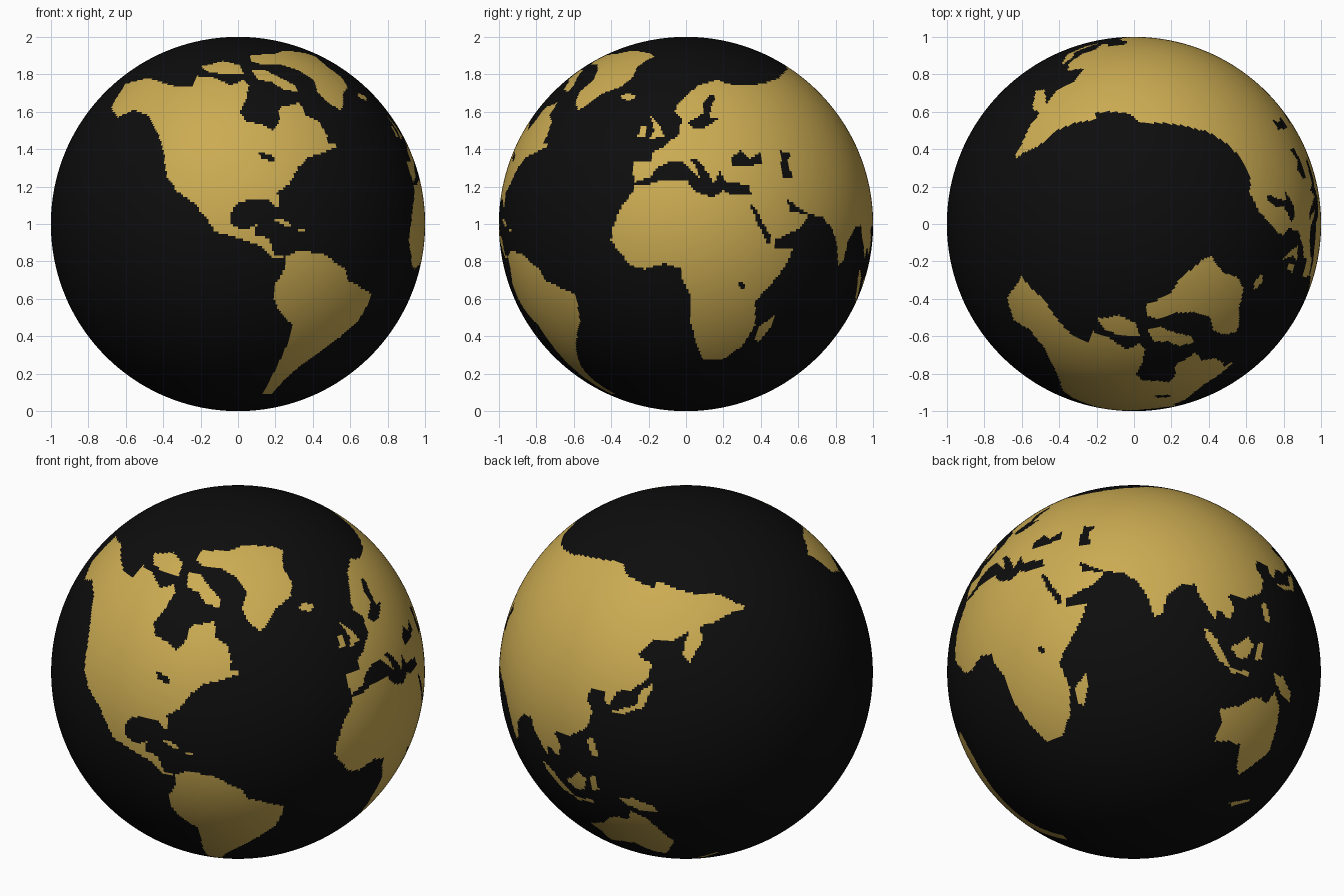
import bpy
import bmesh
from math import radians, sin, cos
from mathutils import Vector

default_cube = bpy.data.objects.get("Cube")
if default_cube:
    bpy.data.objects.remove(default_cube, do_unlink=True)


def make_material(name, colour):
    material = bpy.data.materials.new(name)
    material.use_nodes = True
    material.diffuse_color = (*colour, 1)
    shader = material.node_tree.nodes["Principled BSDF"]
    shader.inputs["Base Color"].default_value = (*colour, 1)
    shader.inputs["Roughness"].default_value = 0.6
    return material


class Side:
    """A direction from which coast outlines are projected onto the ball."""

    def __init__(self, azimuth, elevation):
        turn, lift = radians(azimuth), radians(elevation)
        self.toward = Vector((sin(turn) * cos(lift), -cos(turn) * cos(lift), sin(lift)))
        self.right = Vector((cos(turn), sin(turn), 0))
        self.up = self.toward.cross(self.right)
        self.land, self.water = [], []

    def covers(self, direction, outlines):
        if not outlines or direction.dot(self.toward) <= 0:
            return False
        across = direction.dot(self.right) * 100
        height = direction.dot(self.up) * 100
        return any(outline.contains(across, height) for outline in outlines)


class Outline:
    """A closed coast line, in hundredths of the ball radius."""

    def __init__(self, *points):
        self.edges = list(zip(points, points[1:] + points[:1]))
        self.left = min(point[0] for point in points)
        self.right = max(point[0] for point in points)
        self.bottom = min(point[1] for point in points)
        self.top = max(point[1] for point in points)

    def contains(self, across, height):
        if not (self.left <= across <= self.right and self.bottom <= height <= self.top):
            return False
        inside = False
        for (start_x, start_y), (end_x, end_y) in self.edges:
            if (start_y > height) != (end_y > height):
                crossing = start_x + (height - start_y) * (end_x - start_x) / (end_y - start_y)
                if across < crossing:
                    inside = not inside
        return inside


front = Side(0, 0)
front_corner = Side(35, 25)
east = Side(90, 0)
back_low = Side(140, -30)
back_high = Side(215, 25)
top = Side(0, 90)
all_sides = [front, front_corner, east, back_low, back_high, top]

# North America: Arctic coast, bay, Atlantic coast, gulf, isthmus, Pacific coast
front.land.append(Outline(
    (-68, 62), (-64, 69), (-60, 75), (-48, 78), (-32, 73), (-25, 73), (-22, 79),
    (-12, 78), (-4, 74), (3, 77), (6, 74), (4, 66), (1, 60), (4, 55), (13, 53),
    (19, 50), (22, 54), (22, 62), (33, 65), (36, 58), (43, 55), (48, 47), (47, 44),
    (54, 42), (45, 38), (38, 36), (32, 30), (27, 21), (21, 17), (22, 9), (19, 10),
    (16, 13), (6, 13), (-1, 11), (-4, 5), (-3, -1), (4, -3), (10, 0), (9, -6),
    (17, -8), (19, -16), (25, -18), (18, -18), (13, -12), (1, -8), (-12, -4),
    (-17, 3), (-23, 11), (-32, 17), (-38, 25), (-40, 40), (-43, 49), (-48, 58),
    (-56, 61), (-64, 57)))
# Great lakes
front.water.append(Outline((9, 39), (20, 36), (20, 33), (13, 35)))
# Arctic islands and Caribbean islands
front.land.append(Outline((-20, 84), (-8, 87), (1, 85), (3, 80), (-7, 80), (-15, 81)))
front.land.append(Outline((19, 2), (25, 2), (31, -2), (26, -1)))
front.land.append(Outline((32, -2), (38, -4), (32, -4)))
# South America
front.land.append(Outline(
    (25, -18), (33, -14), (46, -16), (57, -24), (59, -30), (71, -37), (70, -42),
    (64, -52), (55, -60), (47, -66), (33, -76), (25, -83), (18, -91), (13, -91),
    (21, -76), (26, -65), (29, -54), (21, -45), (19, -38), (20, -32), (25, -24)))

# Greenland and the island to its west
front_corner.land.append(Outline(
    (-20, 65), (-5, 65), (4, 68), (20, 67), (24, 65), (24, 56), (29, 48), (28, 40),
    (20, 34), (16, 26), (12, 22), (5, 27), (2, 34), (5, 42), (0, 50), (-10, 56),
    (-18, 56), (-22, 60)))
front_corner.land.append(Outline(
    (-27, 53), (-20, 52), (-14, 44), (-9, 39), (-10, 34), (-18, 37), (-21, 43), (-27, 45)))

# Europe, western Asia and Africa
east.land.append(Outline(
    (-28, 24), (-28, 33), (-18, 33), (-18, 38), (-11, 42), (-4, 48), (-2, 56),
    (-6, 60), (-5, 64), (-1, 67), (6, 74), (17, 77), (30, 72), (60, 65), (78, 50),
    (80, 25), (74, 6), (65, 6), (60, 9), (54, 13), (56, 7), (61, 6), (66, 4),
    (61, -2), (47, -9), (48, -13), (57, -13), (54, -21), (45, -33), (37, -41),
    (37, -54), (30, -65), (21, -72), (9, -73), (6, -65), (2, -51), (2, -38),
    (-2, -30), (-2, -24), (-11, -21), (-22, -24), (-30, -22), (-40, -9), (-39, -1),
    (-34, 10), (-28, 18)))
# Mediterranean
east.water.append(Outline(
    (-29, 22), (-19, 25), (-16, 30), (-9, 33), (-2, 34), (4, 28), (8, 24), (5, 31),
    (2, 35), (6, 35), (12, 27), (15, 21), (18, 28), (22, 22), (34, 21), (35, 15),
    (24, 16), (20, 18), (14, 14), (4, 18), (0, 24), (-14, 23), (-24, 20)))
# Baltic, Black Sea, Caspian, Red Sea and the great African lake
east.water.append(Outline(
    (1, 54), (4, 56), (9, 59), (9, 64), (13, 69), (16, 68), (13, 62), (13, 57),
    (19, 57), (14, 54), (9, 51), (4, 51)))
east.water.append(Outline(
    (24, 35), (29, 39), (34, 35), (40, 38), (41, 33), (34, 31), (25, 31)))
east.water.append(Outline((50, 39), (56, 38), (54, 33), (57, 25), (52, 25), (51, 32)))
east.water.append(Outline((34, 11), (37, 9), (41, 1), (46, -8), (44, -11), (38, 1)))
east.water.append(Outline((28, -31), (31, -31), (31, -35), (29, -35)))
# Madagascar, Britain, Ireland and Iceland
east.land.append(Outline((47, -49), (46, -54), (39, -63), (37, -62), (39, -55)))
east.land.append(Outline((-19, 58), (-14, 53), (-12, 47), (-20, 45), (-17, 50)))
east.land.append(Outline((-24, 52), (-21, 52), (-22, 46), (-26, 46)))
east.land.append(Outline((-36, 68), (-31, 70), (-26, 68), (-31, 66)))

# Northern Asia along the Arctic coast
top.land.append(Outline(
    (-64, 36), (-52, 41), (-37, 53), (-20, 56), (-21, 61), (-2, 59), (3, 54),
    (17, 54), (37, 51), (51, 42), (58, 34), (62, 24), (63, 17), (75, 25), (80, 40),
    (70, 60), (40, 80), (0, 90), (-29, 80), (-37, 68), (-48, 64)))
# Eastern Asia along the Pacific coast
back_high.land.append(Outline(
    (-59, 63), (-38, 59), (-33, 50), (-17, 45), (2, 43), (10, 39), (19, 40),
    (32, 35), (24, 32), (14, 26), (7, 25), (9, 17), (2, 5), (-2, 9), (0, 17),
    (3, 23), (-6, 17), (-17, 17), (-26, 9), (-18, 4), (-21, -4), (-30, -10),
    (-37, -10), (-41, -18), (-44, -15), (-43, -11), (-51, -9), (-53, -14),
    (-50, -21), (-53, -30), (-62, -34), (-75, -30), (-90, -10), (-90, 20), (-75, 50)))
# Japan
back_high.land.append(Outline(
    (-40, -21), (-27, -18), (-24, -10), (-17, -6), (-19, -11), (-23, -19), (-35, -23)))
# Southern Asia along the Indian Ocean coast
back_low.land.append(Outline(
    (-25, 60), (-16, 54), (-5, 53), (2, 48), (7, 41), (11, 29), (16, 32), (17, 40),
    (25, 47), (33, 47), (35, 40), (39, 35), (44, 27), (45, 34), (51, 28), (54, 34),
    (50, 41), (57, 43), (66, 49), (65, 57), (63, 66), (40, 85), (0, 90), (-30, 85)))
# Sumatra, Java, Borneo, Sulawesi, Philippines and New Guinea
back_low.land.append(Outline((37, 25), (44, 18), (50, 6), (52, 1), (46, 6), (39, 17)))
back_low.land.append(Outline((52, 2), (62, 0), (61, -2), (52, 0)))
back_low.land.append(Outline((52, 13), (61, 19), (64, 14), (60, 7), (55, 8)))
back_low.land.append(Outline((66, 16), (69, 15), (68, 6), (65, 7)))
back_low.land.append(Outline((68, 37), (71, 36), (73, 26), (70, 28)))
back_low.land.append(Outline((75, 0), (80, -3), (84, -12), (83, -17), (79, -12), (76, -6)))
# Australia and New Zealand
back_low.land.append(Outline(
    (43, -37), (47, -27), (46, -20), (57, -18), (63, -14), (68, -14), (71, -17),
    (75, -11), (78, -19), (76, -31), (72, -43), (62, -51), (56, -55), (55, -50),
    (57, -39), (50, -37)))
back_low.land.append(Outline((51, -70), (62, -68), (62, -69), (52, -72)))


def is_land(direction):
    if not any(side.covers(direction, side.land) for side in all_sides):
        return False
    return not any(side.covers(direction, side.water) for side in all_sides)


# Globe ball, with each small face coloured as sea or land
mesh = bpy.data.meshes.new("globe")
mesh.materials.append(make_material("black sea", (0.004, 0.004, 0.004)))
mesh.materials.append(make_material("gold land", (0.60, 0.41, 0.085)))
ball = bmesh.new()
bmesh.ops.create_uvsphere(ball, u_segments=480, v_segments=240, radius=1)
for face in ball.faces:
    face.smooth = True
    face.material_index = int(is_land(face.calc_center_median().normalized()))
bmesh.ops.translate(ball, verts=ball.verts, vec=(0, 0, 1))
ball.to_mesh(mesh)
ball.free()
globe = bpy.data.objects.new("globe", mesh)
bpy.context.collection.objects.link(globe)
